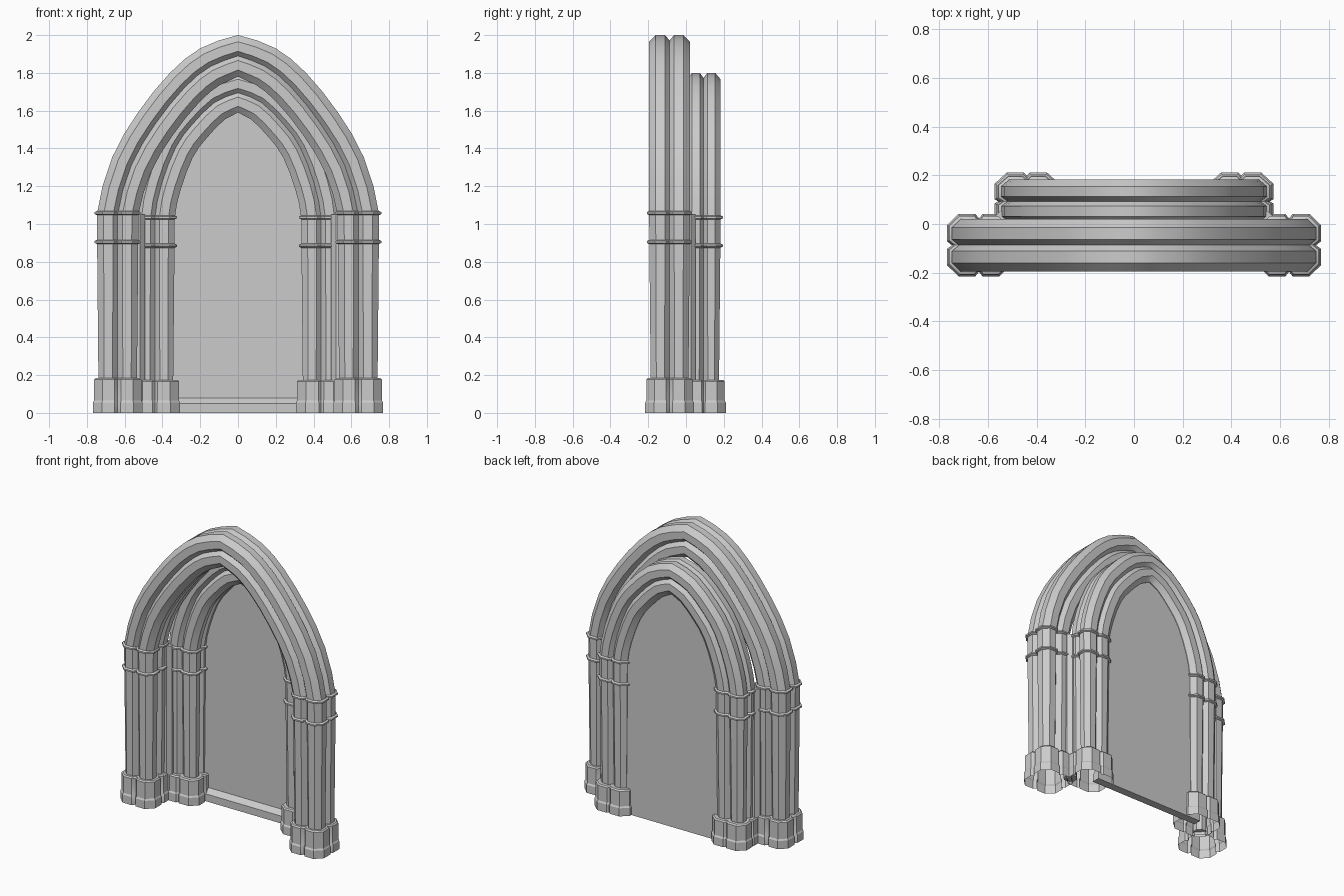
import bpy, bmesh
from math import cos, sin, radians

if "Cube" in bpy.data.objects:
    bpy.data.objects.remove(bpy.data.objects["Cube"])


# Four-lobed cluster section: octagonal lobes with V notches, offset outward by d
def cluster_section(hx, hy, d=0):
    side = [(1, -.68, 1, -.41), (1, -.22, 1, .41), (.74, 0, 1.41, 0),
            (1, .22, 1, -.41), (1, .68, 1, .41)]
    pts = []
    for c, s in [(1, 0), (0, 1), (-1, 0), (0, -1)]:
        for u, v, du, dv in side:
            pts.append(((c * u - s * v) * hx + (c * du - s * dv) * d,
                        (s * u + c * v) * hy + (s * du + c * dv) * d))
    return pts


def finish(name, bm):
    bmesh.ops.recalc_face_normals(bm, faces=bm.faces)
    me = bpy.data.meshes.new(name)
    bm.to_mesh(me)
    bm.free()
    me.shade_smooth()
    me.set_sharp_from_angle(angle=radians(30))
    ob = bpy.data.objects.new(name, me)
    bpy.context.collection.objects.link(ob)
    mod = ob.modifiers.new("mirror", 'MIRROR')
    mod.merge_threshold = .0005
    return ob


# Loft the section through stations (x, z, tilt degrees, offset)
def loft(name, stations, cy, hx, hy):
    bm = bmesh.new()
    rings = []
    for x, z, tilt, d in stations:
        a = radians(tilt)
        rings.append([bm.verts.new((x + u * cos(a), cy + v, z + u * sin(a)))
                      for u, v in cluster_section(hx, hy, d)])
    n = len(rings[0])
    for r0, r1 in zip(rings, rings[1:]):
        for i in range(n):
            j = (i + 1) % n
            bm.faces.new((r0[i], r0[j], r1[j], r1[i]))
    return finish(name, bm)


# Round the arch path with one interpolated station per segment
def refine(path):
    x0, z0, t0 = path[0]
    last, prev = path[-1], path[-2]
    ext = [(x0, z0 - .22, t0)] + path + [
        tuple(2 * a - b for a, b in zip(last, prev))]
    out = []
    for i in range(1, len(ext) - 2):
        p = ext[i - 1:i + 3]
        out.append(ext[i])
        out.append(tuple((9 * (b + c) - a - d) / 16 for a, b, c, d in zip(*p)))
    return out + [last]


# One order of the doorway: plinths, shafts, collar rings and pointed arch
def order(name, cy, hx, hy, path, pad, plinth_top, collars):
    cx, spring = path[0][:2]

    def column(part, profile):
        loft(f"{name}_{part}", [(cx, z, 0, d) for z, d in profile], cy, hx, hy)

    column("plinth", [(0, pad), (.055, pad), (.065, pad - .006),
                      (plinth_top - .008, pad - .006),
                      (plinth_top, pad - .014), (plinth_top, -.008)])
    column("shaft", [(plinth_top, -.008), (collars[0], -.001), (spring, 0)])
    for k, z in enumerate(collars):
        column(f"collar_{k + 1}", [(z - .011, 0), (z - .005, .012),
                                   (z + .005, .012), (z + .011, 0)])
    loft(f"{name}_arch", [(x, z, t, 0) for x, z, t in refine(path)],
         cy, hx, hy)


outer_path = [(.637, 1.05, 0), (.566, 1.308, 22), (.439, 1.528, 34),
              (.282, 1.723, 45), (.146, 1.834, 61), (0, 1.89, 90)]
inner_path = [(.44, 1.03, 0), (.405, 1.21, 17), (.33, 1.405, 31),
              (.244, 1.525, 41), (.122, 1.645, 59), (0, 1.695, 90)]

order("outer", -.087, .11, .108, outer_path, .021, .185, (.905, 1.058))
order("inner", .093, .105, .09, inner_path, .028, .175, (.885, 1.035))


# Extrude a closed loop of points by a vector
def prism(name, pts, vec):
    bm = bmesh.new()
    face = bm.faces.new([bm.verts.new(p) for p in pts])
    new = bmesh.ops.extrude_face_region(bm, geom=[face])["geom"]
    bmesh.ops.translate(bm, vec=vec, verts=[
        g for g in new if isinstance(g, bmesh.types.BMVert)])
    # open the mirror plane
    bmesh.ops.delete(bm, geom=[f for f in bm.faces if all(
        abs(v.co.x) < 1e-5 for v in f.verts)], context='FACES')
    return finish(name, bm)


# Slim octagonal shaft closing the gap between the two orders
corner = [(.535 + .045 * cos(radians(45 * k + 22.5)),
           .01 + .045 * sin(radians(45 * k + 22.5)), .02) for k in range(8)]
prism("corner_shaft", corner, (0, 0, 1.03))

# Pointed door panel filling the inner arch
outline = [(0, 0), (.42, 0)] + [(x, z) for x, z, t in inner_path]
prism("door_panel", [(x, .13, z) for x, z in outline], (0, .02, 0))

# Sloped sill at the foot of the door
prism("door_sill", [(0, .095, 0), (0, .095, .05), (0, .132, .08),
                    (0, .132, 0)], (.42, 0, 0))
